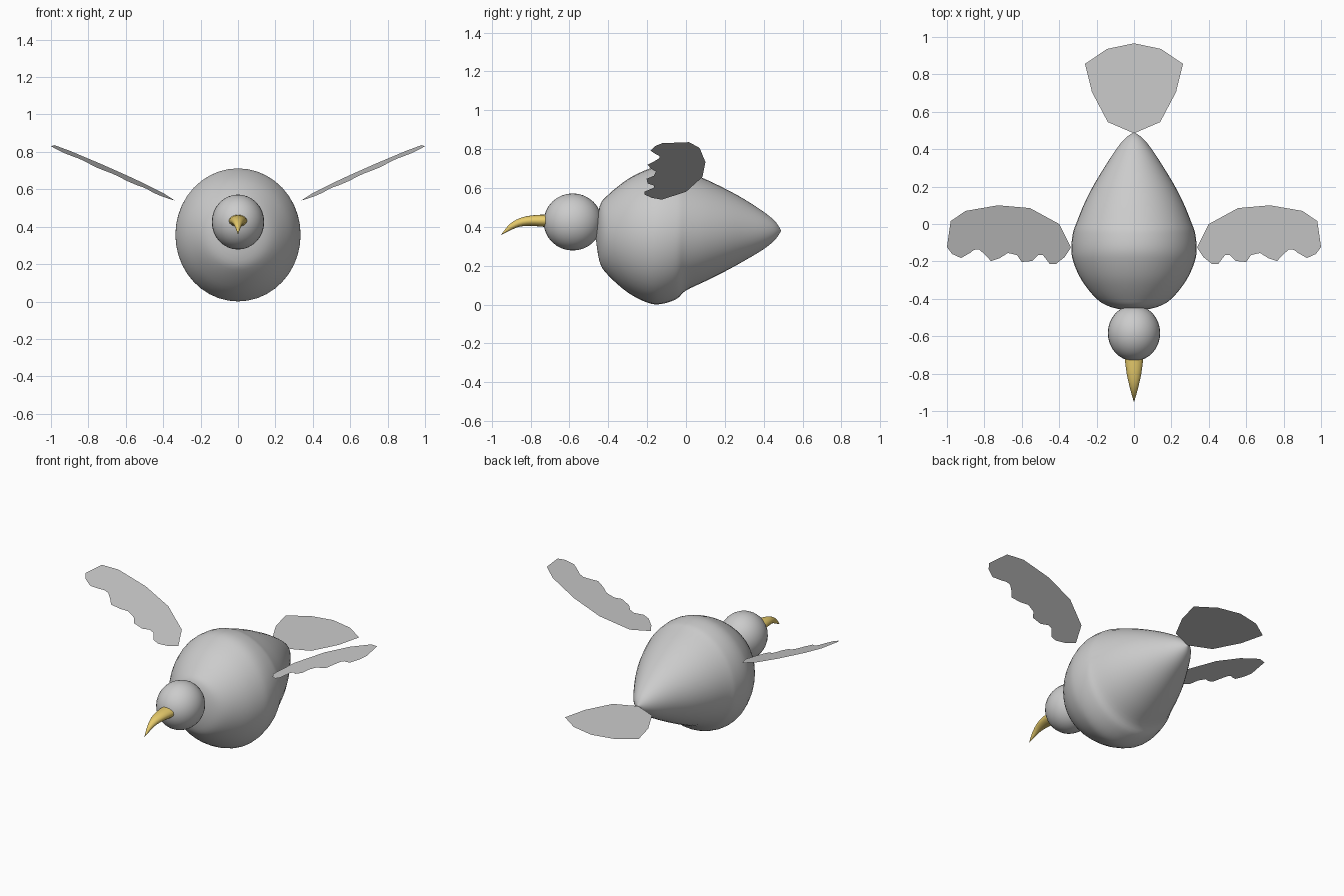
import bpy, bmesh, math

if "Cube" in bpy.data.objects:
    bpy.data.objects.remove(bpy.data.objects["Cube"])


def finish(bm, name, smooth=True):
    me = bpy.data.meshes.new(name)
    bm.to_mesh(me)
    bm.free()
    ob = bpy.data.objects.new(name, me)
    bpy.context.collection.objects.link(ob)
    for p in me.polygons:
        p.use_smooth = smooth
    return ob


def spline(pts, steps):
    out = []
    for i in range(len(pts) - 1):
        p0, p1, p2 = pts[max(i - 1, 0)], pts[i], pts[i + 1]
        p3 = pts[min(i + 2, len(pts) - 1)]
        for k in range(steps):
            t = k / steps
            out.append([0.5 * (2 * b + (c - a) * t + (2 * a - 5 * b + 4 * c - d) * t * t
                               + (3 * b - a - 3 * c + d) * t ** 3)
                        for a, b, c, d in zip(p0, p1, p2, p3)])
    return out + [list(pts[-1])]


def loft(name, stations, sides, steps):
    """Elliptical rings along y; each station is (y, top z, bottom z, half width)."""
    bm = bmesh.new()
    rings = []
    for y, top, bot, w in spline(stations, steps):
        c, h = (top + bot) / 2, (top - bot) / 2
        rings.append([bm.verts.new((w * math.cos(a), y, c + h * math.sin(a)))
                      for a in (2 * math.pi * i / sides for i in range(sides))])
    for r, s in zip(rings, rings[1:]):
        for i in range(sides):
            j = (i + 1) % sides
            bm.faces.new((r[i], r[j], s[j], s[i]))
    bm.faces.new(rings[0])
    bm.faces.new(rings[-1])
    bmesh.ops.remove_doubles(bm, verts=bm.verts, dist=1e-5)
    bmesh.ops.recalc_face_normals(bm, faces=bm.faces)
    return finish(bm, name)


def sheet(name, pts):
    bm = bmesh.new()
    f = bm.faces.new([bm.verts.new(p) for p in pts])
    f.normal_update()
    if f.normal.z < 0:
        f.normal_flip()
    bmesh.ops.triangulate(bm, faces=[f])
    return finish(bm, name, False)


# Egg-shaped body tapering to the tail
loft("body", [
    (-.467, .36, .36, 0), (-.445, .505, .22, .12), (-.40, .565, .15, .20),
    (-.30, .645, .062, .28), (-.20, .695, .01, .325), (-.13, .712, .002, .335),
    (-.05, .704, .028, .327), (0, .686, .072, .31), (.10, .645, .12, .27),
    (.20, .597, .17, .22), (.30, .542, .225, .16), (.40, .477, .285, .095),
    (.46, .427, .335, .045), (.49, .38, .38, 0)], 40, 4)

# Round head
bm = bmesh.new()
bmesh.ops.create_uvsphere(bm, u_segments=32, v_segments=16, radius=1)
bmesh.ops.scale(bm, vec=(.14, .15, .147), verts=bm.verts)
bmesh.ops.translate(bm, vec=(0, -.583, .425), verts=bm.verts)
finish(bm, "head")

# Curved beak
beak = loft("beak", [
    (-.68, .465, .40, .052), (-.733, .463, .40, .048), (-.80, .458, .405, .039),
    (-.86, .443, .400, .026), (-.91, .412, .379, .013), (-.953, .358, .358, 0)], 16, 3)
mat = bpy.data.materials.new("beak_yellow")
mat.diffuse_color = (.80, .60, .15, 1)
mat.use_nodes = True
mat.node_tree.nodes["Principled BSDF"].inputs["Base Color"].default_value = mat.diffuse_color
beak.data.materials.append(mat)

# Flat wings with a scalloped edge
outline = [(.337, -.125), (.40, 0), (.556, .085), (.727, .10), (.90, .07), (.98, .016),
           (1, -.123), (.973, -.16), (.925, -.182), (.877, -.155), (.855, -.138),
           (.829, -.136), (.80, -.16), (.765, -.198), (.717, -.182), (.674, -.155),
           (.626, -.166), (.60, -.203), (.545, -.198), (.513, -.166), (.487, -.166),
           (.45, -.214), (.417, -.214), (.37, -.176)]
for side, label in ((1, "left"), (-1, "right")):
    sheet(label + "_wing", [(side * x, y, .54 + .438 * (x - .337) + .1 * (y + .125))
                            for x, y in outline])

# Flat fan tail
half = [(.14, .545), (.225, .706), (.262, .856), (.144, .936)]
sheet("tail", [(0, .485, .38)] + [(x, y, .38) for x, y in half] + [(0, .966, .38)]
      + [(-x, y, .38) for x, y in reversed(half)])
